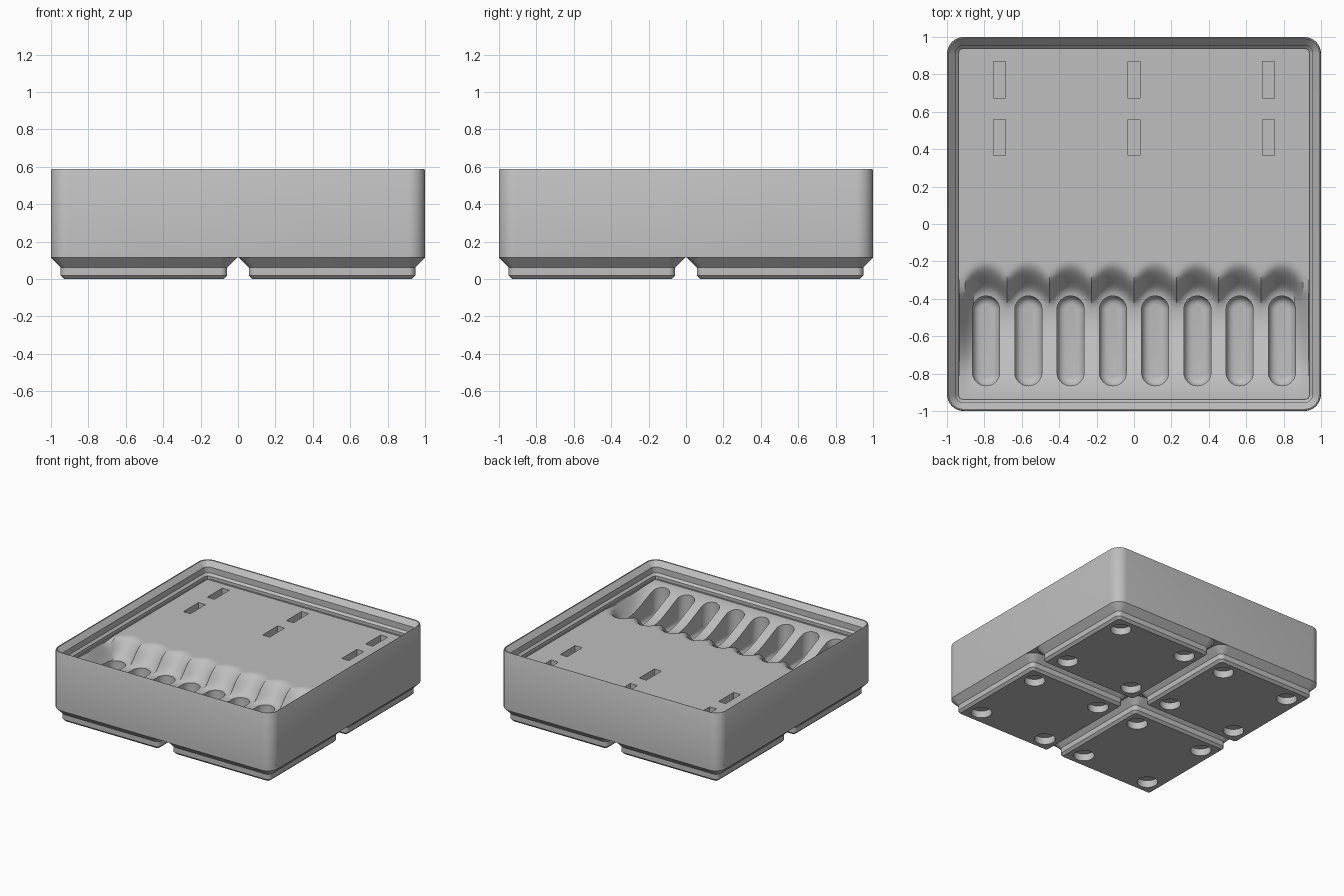
import bpy, bmesh, math

default = bpy.data.objects.get("Cube")
if default:
    bpy.data.objects.remove(default, do_unlink=True)

# One light grey plastic
grey = bpy.data.materials.new("light grey plastic")
grey.use_nodes = True
colour = (0.52, 0.52, 0.52, 1)
grey.diffuse_color = colour
grey.node_tree.nodes["Principled BSDF"].inputs["Base Color"].default_value = colour

PITCH = 0.226        # spacing of the tool pockets
FLOOR = 0.45         # height of the tray floor
INNER = 0.932        # half width of the tray floor


def finish(name, bm):
    bmesh.ops.recalc_face_normals(bm, faces=bm.faces)
    mesh = bpy.data.meshes.new(name)
    bm.to_mesh(mesh)
    bm.free()
    mesh.materials.append(grey)
    obj = bpy.data.objects.new(name, mesh)
    bpy.context.collection.objects.link(obj)
    return obj


def add_loft(bm, cx, cy, rings, segs=8):
    """Stack of rounded rectangles given as (half x, half y, radius, z)."""
    loops = []
    for hx, hy, r, z in rings:
        loop = []
        for q, (sx, sy) in enumerate([(1, 1), (-1, 1), (-1, -1), (1, -1)]):
            for i in range(segs + 1):
                a = (q + i / segs) * math.pi / 2
                loop.append(bm.verts.new((cx + sx * (hx - r) + r * math.cos(a),
                                          cy + sy * (hy - r) + r * math.sin(a), z)))
        loops.append(loop)
    n = len(loops[0])
    for low, high in zip(loops, loops[1:]):
        for i in range(n):
            j = (i + 1) % n
            bm.faces.new((low[i], low[j], high[j], high[i]))
    bm.faces.new(loops[0][::-1])
    bm.faces.new(loops[-1])


def square_loft(bm, cx, cy, rings):
    add_loft(bm, cx, cy, [(h, h, r, z) for h, r, z in rings])


def smooth(t):
    t = max(0, min(1, t))
    return t * t * (3 - 2 * t)


def cut(target, cutter):
    """Subtract the cutter, bake the result and discard the cutter."""
    cutter.hide_render = True
    mod = target.modifiers.new("cut", 'BOOLEAN')
    mod.operation = 'DIFFERENCE'
    mod.solver = 'EXACT'
    mod.object = cutter
    bpy.context.view_layer.update()
    evaluated = target.evaluated_get(bpy.context.evaluated_depsgraph_get())
    mesh = bpy.data.meshes.new_from_object(evaluated)
    target.modifiers.remove(mod)
    target.data = mesh
    bpy.data.objects.remove(cutter, do_unlink=True)


def shade(obj):
    bpy.ops.object.select_all(action='DESELECT')
    obj.select_set(True)
    bpy.context.view_layer.objects.active = obj
    bpy.ops.object.shade_smooth_by_angle(angle=math.radians(30))


def floor_height(x, y):
    """Flat floor that rolls down into a scalloped valley near the front."""
    u = abs((x / PITCH) % 1 - 0.5) * 2
    fall = 0.17 * smooth((-0.2 - y - 0.08 * u * u) / 0.22)
    rise = 0.135 * smooth((y + 0.93) / 0.45)
    k = 0.03
    h = max(k - abs(fall - rise), 0) / k
    depth = max(min(fall, rise) - h * h * k / 4, 0)
    return FLOOR - depth * smooth((0.95 - abs(x)) / 0.1)


# Tray body
bm = bmesh.new()
square_loft(bm, 0, 0, [(1, 0.09, 0.114), (1, 0.09, 0.58), (0.996, 0.086, 0.588)])
tray = finish("tray_body", bm)

# Stepped stacking lip around the opening
bm = bmesh.new()
square_loft(bm, 0, 0, [(0.938, 0.028, 0.456), (0.938, 0.028, 0.48), (0.955, 0.045, 0.497),
                       (0.955, 0.045, 0.545), (0.991, 0.081, 0.584), (0.991, 0.081, 0.7)])
cut(tray, finish("lip_cutter", bm))

# Contoured floor
xs = [-INNER] + [PITCH * i / 10 for i in range(-40, 41)] + [INNER]
ys = [-INNER + 0.02 * i for i in range(40)] + [INNER]
bm = bmesh.new()
grid = [[bm.verts.new((x, y, floor_height(x, y))) for y in ys] for x in xs]
for a, b in zip(grid, grid[1:]):
    for j in range(len(ys) - 1):
        bm.faces.new((a[j], a[j + 1], b[j + 1], b[j]))
rim = [e for e in bm.edges if e.is_boundary]
walls = bmesh.ops.extrude_edge_only(bm, edges=rim)["geom"]
for v in walls:
    if isinstance(v, bmesh.types.BMVert):
        v.co.z = 0.52
bmesh.ops.contextual_create(bm, geom=[e for e in bm.edges if e.is_boundary])
cut(tray, finish("floor_cutter", bm))

# Row of eight round-ended tool pockets with softened bottoms
bm = bmesh.new()
for i in range(8):
    rings = []
    for s in range(6):
        a = s / 5 * math.pi / 2
        inset = 0.045 * (1 - math.sin(a))
        rings.append((0.0725 - inset, 0.24 - inset, 0.0715 - inset,
                      0.2 + 0.045 * (1 - math.cos(a))))
    rings.append((0.0725, 0.24, 0.0715, 0.55))
    add_loft(bm, (i - 3.5) * PITCH, -0.625, rings)
cut(tray, finish("pocket_cutter", bm))

# Six narrow slots at the back
bm = bmesh.new()
for x in (-0.72, 0, 0.72):
    for y in (0.4625, 0.7725):
        box = bmesh.ops.create_cube(bm, size=1)["verts"]
        bmesh.ops.scale(bm, vec=(0.065, 0.195, 0.2), verts=box)
        bmesh.ops.translate(bm, vec=(x, y, FLOOR), verts=box)
cut(tray, finish("slot_cutter", bm))
shade(tray)

# Four stepped feet, each with four round magnet holes
for side, sx in (("right", 1), ("left", -1)):
    for end, sy in (("front", -1), ("back", 1)):
        cx, cy = sx * 0.503, sy * 0.503
        bm = bmesh.new()
        square_loft(bm, cx, cy, [(0.426, 0.019, 0), (0.4455, 0.038, 0.019),
                                 (0.4455, 0.038, 0.062), (0.497, 0.09, 0.114)])
        foot = finish(f"foot_{end}_{side}", bm)
        bm = bmesh.new()
        for hx in (-1, 1):
            for hy in (-1, 1):
                hole = bmesh.ops.create_cone(bm, cap_ends=True, segments=32, radius1=0.078,
                                             radius2=0.078, depth=0.115)["verts"]
                bmesh.ops.translate(bm, vec=(cx + hx * 0.311, cy + hy * 0.311, 0), verts=hole)
        cut(foot, finish("magnet_hole_cutter", bm))
        shade(foot)
